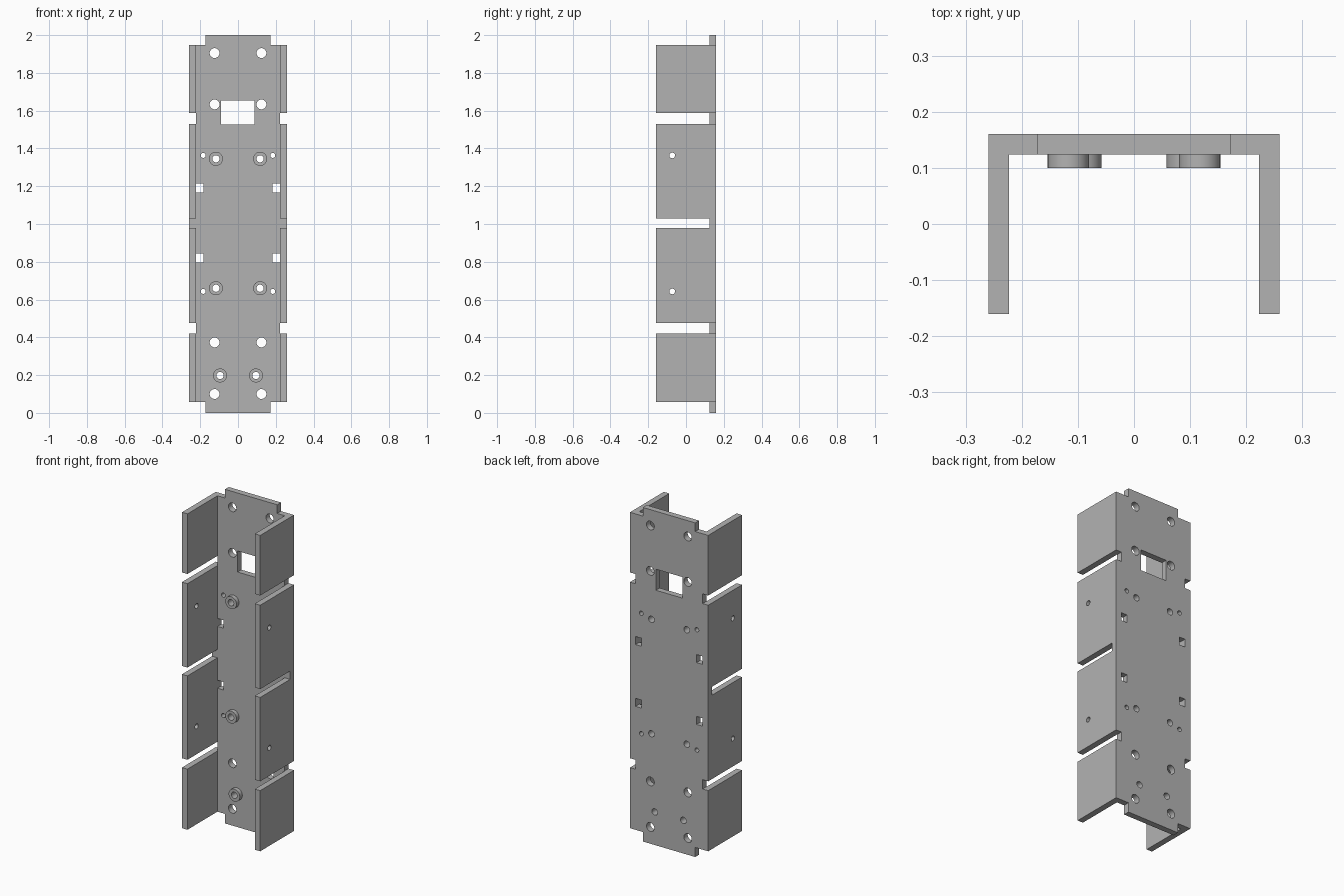
import bpy, bmesh
from math import pi
from mathutils import Matrix, Vector

if "Cube" in bpy.data.objects:
    bpy.data.objects.remove(bpy.data.objects["Cube"])

GREY = (0.45, 0.45, 0.45, 1)
grey = bpy.data.materials.new("Plain grey")
grey.use_nodes = True
grey.diffuse_color = GREY
grey.node_tree.nodes["Principled BSDF"].inputs["Base Color"].default_value = GREY

W, D, T = 0.259, 0.16, 0.036      # half width, half depth, sheet thickness
INNER = D - T                     # front surface of the back web


def box(bm, x, y, z):
    size = Vector((x[1] - x[0], y[1] - y[0], z[1] - z[0]))
    mid = Vector((x[0] + x[1], y[0] + y[1], z[0] + z[1])) / 2
    m = Matrix.Translation(mid) @ Matrix.Diagonal(size).to_4x4()
    bmesh.ops.create_cube(bm, size=1, matrix=m)


def rod(bm, centre, radius, length, axis="X"):
    m = Matrix.Translation(centre) @ Matrix.Rotation(pi / 2, 4, axis)
    bmesh.ops.create_cone(bm, cap_ends=True, segments=32, radius1=radius,
                          radius2=radius, depth=length, matrix=m)


def make(name, bm):
    bmesh.ops.recalc_face_normals(bm, faces=bm.faces)
    mesh = bpy.data.meshes.new(name)
    bm.to_mesh(mesh)
    bm.free()
    obj = bpy.data.objects.new(name, mesh)
    mesh.materials.append(grey)
    bpy.context.collection.objects.link(obj)
    return obj


def cut(obj, cutter):
    mod = obj.modifiers.new("Cut", "BOOLEAN")
    mod.operation, mod.solver, mod.object = "DIFFERENCE", "EXACT", cutter
    bpy.ops.object.select_all(action="DESELECT")
    obj.select_set(True)
    bpy.context.view_layer.objects.active = obj
    bpy.ops.object.modifier_apply(modifier=mod.name)
    bpy.ops.object.shade_smooth_by_angle()


# U-shaped channel extruded from its cross-section
bm = bmesh.new()
half = [(W, D), (W, -D), (W - T, -D), (W - T, INNER)]
outline = half + [(-x, y) for x, y in reversed(half)]
face = bm.faces.new([bm.verts.new((x, y, 0)) for x, y in outline])
top = bmesh.ops.extrude_face_region(bm, geom=[face])["geom"]
bmesh.ops.translate(bm, vec=(0, 0, 2),
                    verts=[v for v in top if isinstance(v, bmesh.types.BMVert)])
channel = make("channel", bm)

# All openings, as one helper
bm = bmesh.new()
box(bm, (-0.09, 0.087), (0.05, 0.3), (1.527, 1.653))          # cable window
bosses = [(0.117, 1.345), (0.117, 0.66), (0.095, 0.198)]
for s in (-1, 1):
    def span(a, b):
        return sorted((s * a, s * b))
    # corner cuts that leave the end tabs
    for z in ((-0.1, 0.057), (1.948, 2.1)):
        box(bm, span(0.173, 0.4), (-0.3, 0.3), z)
    # slots between the side flaps
    for z in ((0.42, 0.476), (1.53, 1.588)):
        box(bm, span(W - T - 0.001, 0.4), (-0.3, 0.3), z)
    box(bm, span(W - T - 0.001, 0.4), (-0.3, INNER), (0.978, 1.028))
    # square slots, round holes and boss bores through the web
    for z in (0.82, 1.19):
        box(bm, span(0.182, 0.222), (0.05, 0.3), (z - 0.024, z + 0.024))
    for z in (0.1, 0.373, 1.633, 1.905):
        rod(bm, (s * 0.124, D, z), 0.026, 0.2)
    for x, z in bosses:
        rod(bm, (s * x, D, z), 0.019, 0.2)
    # small holes through web and flaps
    for z in (0.643, 1.363):
        rod(bm, (s * 0.184, D, z), 0.013, 0.2)
        rod(bm, (s * W, -0.073, z), 0.015, 0.2, "Y")
cutter = make("opening_cutter", bm)
cutter.hide_render = True
cutter.hide_viewport = False
cut(channel, cutter)

# Raised ring bosses on the inside of the web
bm = bmesh.new()
for s in (-1, 1):
    for x, z in bosses:
        rod(bm, (s * x, INNER - 0.012, z), 0.037, 0.024)
cut(make("ring_bosses", bm), cutter)

bpy.data.objects.remove(cutter)
